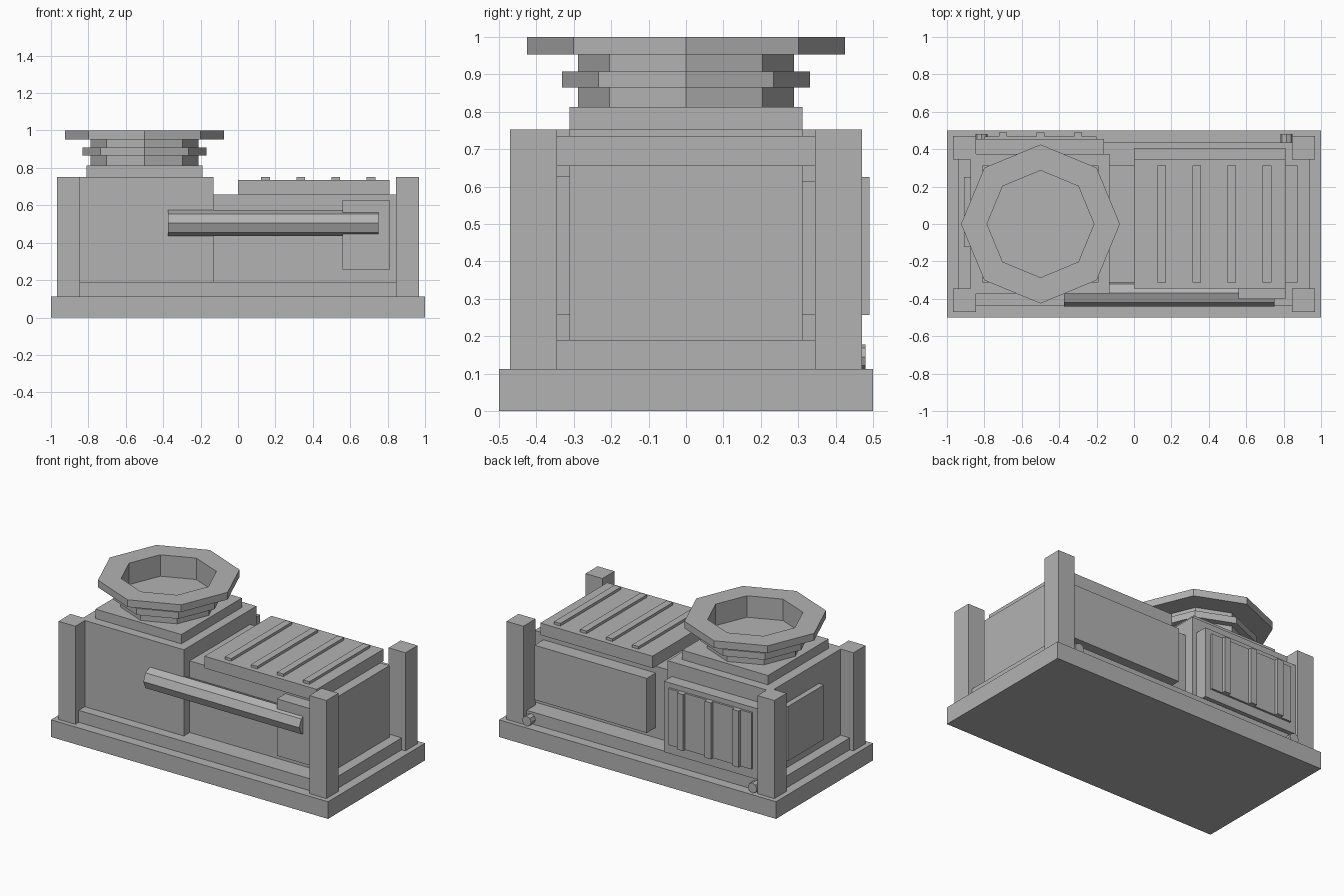
import bpy, bmesh
from math import cos, sin, pi

cube = bpy.data.objects.get("Cube")
if cube:
    bpy.data.objects.remove(cube, do_unlink=True)

grey = bpy.data.materials.new("plain_grey")
grey.use_nodes = True
colour = (0.45, 0.45, 0.45, 1)
grey.diffuse_color = colour
grey.node_tree.nodes["Principled BSDF"].inputs["Base Color"].default_value = colour


def finish(name, bm):
    bmesh.ops.recalc_face_normals(bm, faces=bm.faces)
    mesh = bpy.data.meshes.new(name)
    bm.to_mesh(mesh)
    bm.free()
    mesh.materials.append(grey)
    obj = bpy.data.objects.new(name, mesh)
    bpy.context.collection.objects.link(obj)
    return obj


def box(name, x, y, z):
    """Box from (low, high) ranges on each axis."""
    bm = bmesh.new()
    bmesh.ops.create_cube(bm, size=1)
    for v in bm.verts:
        v.co = [lo + (hi - lo) * (c + 0.5) for c, (lo, hi) in zip(v.co, (x, y, z))]
    return finish(name, bm)


def lathe(name, profile, place, caps=True):
    """Eight-sided rings of (radius, distance) joined along an axis."""
    bm = bmesh.new()
    rings = [[bm.verts.new(place(r * cos(i * pi / 4), r * sin(i * pi / 4), d))
              for i in range(8)] for r, d in profile]
    for a, b in zip(rings, rings[1:]):
        for i in range(8):
            j = (i + 1) % 8
            bm.faces.new((a[i], a[j], b[j], b[i]))
    if caps:
        bm.faces.new(rings[0])
        bm.faces.new(rings[-1])
    return finish(name, bm)


# Stepped base and corner posts
box("base_slab", (-1, 1), (-0.5, 0.5), (0, 0.112))
box("base_step", (-0.94, 0.94), (-0.435, 0.435), (0.112, 0.19))
for sx, side in ((-1, "right"), (1, "left")):
    for sy, end in ((-1, "front"), (1, "back")):
        box(f"{end}_{side}_post", sorted((sx * 0.845, sx * 0.967)),
            sorted((sy * 0.345, sy * 0.47)), (0.112, 0.752))
    # Small pegs behind the base step
    lathe(f"{side}_peg", [(0.033, 0.43), (0.033, 0.48)],
          lambda u, v, d: (sx * 0.815 + u, d, 0.145 + v))

# Tall and low housings
box("tall_housing", (-0.875, -0.13), (-0.372, 0.375), (0.19, 0.752))
box("low_housing", (-0.13, 0.875), (-0.312, 0.312), (0.19, 0.657))

# Ribbed lid
box("lid", (0, 0.81), (-0.345, 0.345), (0.657, 0.735))
for i in range(4):
    x = 0.147 + i * 0.188
    box(f"lid_rib_{i + 1}", (x - 0.023, x + 0.023), (-0.312, 0.312), (0.735, 0.752))

# Side panels
box("front_panel", (0.56, 0.81), (-0.4, -0.312), (0.257, 0.628))
box("back_box", (0, 0.81), (0.312, 0.405), (0.257, 0.613))
box("end_panel", (-0.91, -0.875), (-0.122, 0.25), (0.257, 0.613))

# Ribbed grille on the back
box("grille_frame", (-0.845, -0.16), (0.375, 0.455), (0.195, 0.657))
box("grille_plate", (-0.8, -0.2), (0.455, 0.468), (0.257, 0.625))
for i in range(3):
    x = -0.7 + i * 0.2
    box(f"grille_rib_{i + 1}", (x - 0.022, x + 0.022), (0.468, 0.49), (0.257, 0.625))

# Eight-sided rail along the front
lathe("front_rail", [(0.07, -0.375), (0.07, 0.75)],
      lambda u, v, d: (d, -0.37 + u, 0.505 + v))

# Chimney plinth and hollow flared funnel
box("chimney_plinth", (-0.81, -0.19), (-0.312, 0.312), (0.752, 0.813))
lathe("chimney_funnel",
      [(0.289, 0.813), (0.289, 0.865), (0.331, 0.865), (0.331, 0.908), (0.289, 0.908),
       (0.289, 0.953), (0.425, 0.953), (0.425, 1), (0.286, 1), (0.286, 0.86)],
      lambda u, v, d: (-0.5 + u, v, d))
